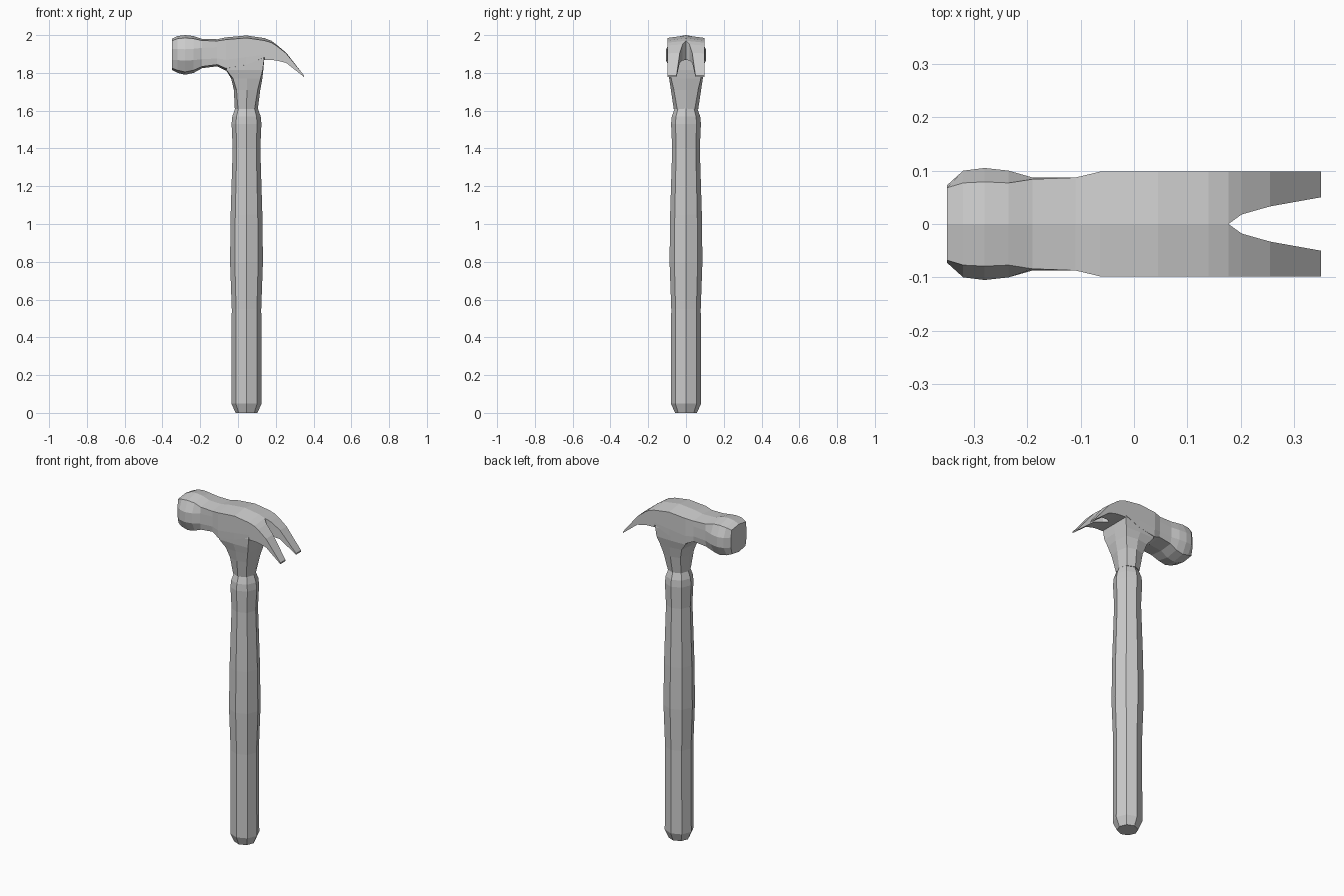
import bpy, bmesh, math

cube = bpy.data.objects.get("Cube")
if cube:
    bpy.data.objects.remove(cube, do_unlink=True)

grey = bpy.data.materials.new("plain grey")
grey.use_nodes = True
COLOUR = (0.6, 0.6, 0.6, 1)
grey.diffuse_color = COLOUR
grey.node_tree.nodes["Principled BSDF"].inputs["Base Color"].default_value = COLOUR

AXIS_X = 0.045  # centre line of the handle


def loft(name, rings):
    """Skin a closed, flat-shaded body through rings of equal point count."""
    bm = bmesh.new()
    loops = [[bm.verts.new(p) for p in ring] for ring in rings]
    n = len(loops[0])
    for a, b in zip(loops, loops[1:]):
        for i in range(n):
            j = (i + 1) % n
            bm.faces.new((a[i], a[j], b[j], b[i]))
    bm.faces.new(loops[0])
    bm.faces.new(loops[-1])
    bmesh.ops.recalc_face_normals(bm, faces=bm.faces[:])
    mesh = bpy.data.meshes.new(name)
    bm.to_mesh(mesh)
    bm.free()
    mesh.materials.append(grey)
    obj = bpy.data.objects.new(name, mesh)
    bpy.context.collection.objects.link(obj)
    return obj


def upright_ring(z, left, right, depth, corner):
    """Eight-sided level ring; corner sets how square it is."""
    cx, rx = (left + right) / 2, (right - left) / 2
    signs = [(1, 0), (corner, corner), (0, 1), (-corner, corner),
             (-1, 0), (-corner, -corner), (0, -1), (corner, -corner)]
    return [(cx + rx * u, depth * v, z) for u, v in signs]


def head_ring(x, top, bottom, width, top_w, bottom_w, drop):
    """Ten-sided cross-section of the head with a slight ridge on top."""
    mid = (top + bottom) / 2
    side = [(0, top), (top_w, top - drop), (width, mid + 0.03),
            (width, mid - 0.03), (bottom_w, bottom + drop), (0, bottom)]
    outline = side + [(-y, z) for y, z in side[-2:0:-1]]
    return [(x, y, z) for y, z in outline]


# Handle: swelling octagonal grip
grip = [(0, 0.058), (0.05, 0.08), (0.55, 0.078), (0.8, 0.087), (1.05, 0.084),
        (1.4, 0.073), (1.53, 0.079), (1.57, 0.075), (1.62, 0.057)]
loft("handle", [upright_ring(z, AXIS_X - r, AXIS_X + r, r, math.sqrt(0.5))
                for z, r in grip])

# Neck: flares from the octagonal handle to the square head
neck = [(1.61, -0.017, 0.105, 0.065, 0.72), (1.71, -0.022, 0.118, 0.08, 0.8),
        (1.77, -0.036, 0.129, 0.089, 0.88), (1.815, -0.064, 0.134, 0.095, 0.97),
        (1.87, -0.064, 0.139, 0.097, 0.99), (1.9, -0.05, 0.13, 0.09, 0.99)]
loft("neck", [upright_ring(*row) for row in neck])

# Head: striking face, bell, throat and cheek
head = [(-0.35, 1.98, 1.815, 0.073, 0.068, 0.064, 0.01),
        (-0.32, 1.995, 1.8, 0.1, 0.077, 0.073, 0.014),
        (-0.28, 2.0, 1.79, 0.105, 0.079, 0.075, 0.015),
        (-0.235, 1.995, 1.8, 0.1, 0.077, 0.075, 0.014),
        (-0.19, 1.98, 1.825, 0.087, 0.084, 0.08, 0.009),
        (-0.11, 1.978, 1.835, 0.087, 0.087, 0.083, 0.009),
        (-0.064, 1.988, 1.812, 0.098, 0.098, 0.096, 0.012),
        (0.045, 1.998, 1.83, 0.098, 0.098, 0.096, 0.013),
        (0.14, 1.984, 1.869, 0.098, 0.098, 0.098, 0.013)]
loft("head", [head_ring(*row) for row in head])

# Claw: two mirrored prongs curving down either side of a notch
claw = [(0.14, 0, 1.984, 1.971, 1.869), (0.177, 0, 1.97, 1.96, 1.868),
        (0.202, 0.018, 1.951, 1.945, 1.866), (0.255, 0.033, 1.907, 1.903, 1.853),
        (0.35, 0.05, 1.786, 1.786, 1.778)]
for name, s in (("left_prong", 1), ("right_prong", -1)):
    loft(name, [[(x, s * inner, top), (x, s * 0.098, edge),
                 (x, s * 0.098, under), (x, s * inner, under)]
                for x, inner, top, edge, under in claw])
